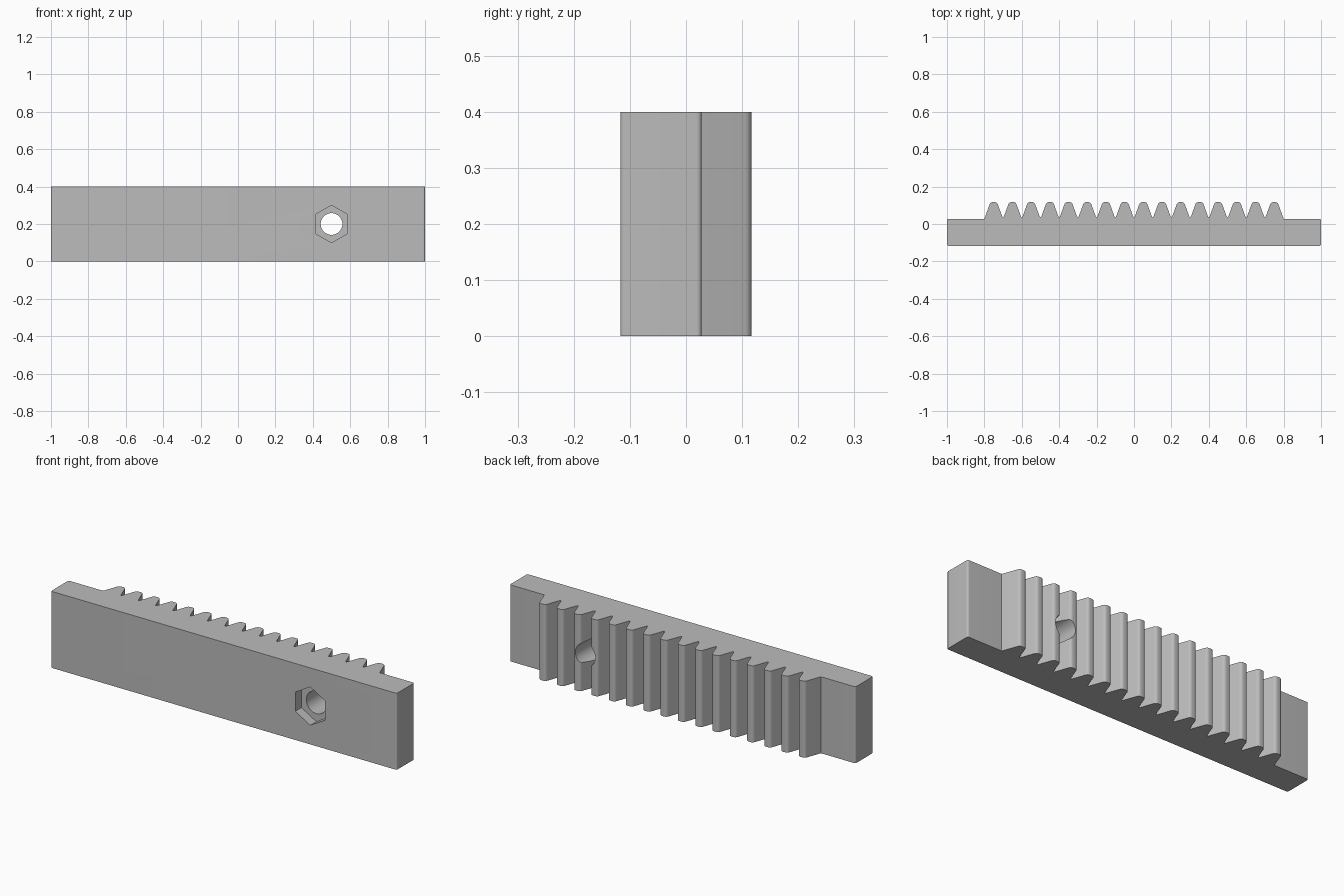
import bpy
import bmesh
import math
from mathutils import Vector

HEIGHT = 0.4
FRONT, BACK, TIP = -0.117, 0.028, 0.117
TEETH, PITCH = 16, 0.1
TIP_HALF = 0.0176

if "Cube" in bpy.data.objects:
    bpy.data.objects.remove(bpy.data.objects["Cube"])

steel = bpy.data.materials.new("plain grey")
steel.use_nodes = True
grey = (0.5, 0.5, 0.5, 1)
steel.diffuse_color = grey
steel.node_tree.nodes["Principled BSDF"].inputs["Base Color"].default_value = grey


def rounded(corners, steps=8):
    """Turn (x, y, setback) corners into an outline with softened corners."""
    outline = []
    for i, (x, y, setback) in enumerate(corners):
        p = Vector((x, y))
        if not setback:
            outline.append(p)
            continue
        before = Vector(corners[i - 1][:2])
        after = Vector(corners[(i + 1) % len(corners)][:2])
        a = p + (before - p).normalized() * setback
        b = p + (after - p).normalized() * setback
        for s in range(steps + 1):
            t = s / steps
            outline.append(a * (1 - t) ** 2 + p * 2 * t * (1 - t) + b * t * t)
    return outline


def cut(target, name, sides, radius, y_start, y_end):
    """Cut a prism running along y out of the target."""
    bpy.ops.mesh.primitive_cylinder_add(
        vertices=sides, radius=radius, depth=y_end - y_start,
        location=(0.5, (y_start + y_end) / 2, HEIGHT / 2),
        rotation=(math.pi / 2, 0, 0))
    cutter = bpy.context.object
    cutter.name = name
    cutter.hide_render = True
    cutter.data.materials.append(steel)
    mod = target.modifiers.new(name, "BOOLEAN")
    mod.operation = "DIFFERENCE"
    mod.solver = "EXACT"
    mod.object = cutter
    bpy.ops.object.select_all(action="DESELECT")
    bpy.context.view_layer.objects.active = target
    target.select_set(True)
    bpy.ops.object.modifier_apply(modifier=mod.name)
    bpy.data.objects.remove(cutter)


# Rack outline: bar with softened ends, then the teeth from +x to -x
corners = [(-1, FRONT, 0.01), (1, FRONT, 0.01), (1, BACK, 0.01)]
half_run = TEETH * PITCH / 2
for i in range(TEETH):
    root = half_run - i * PITCH
    centre = root - PITCH / 2
    corners += [(root, BACK, 0.017 if i else 0),
                (centre + TIP_HALF, TIP, 0.013),
                (centre - TIP_HALF, TIP, 0.013)]
corners += [(-half_run, BACK, 0), (-1, BACK, 0.01)]

# Extrude the outline upwards
bm = bmesh.new()
base = bm.faces.new([bm.verts.new((p.x, p.y, 0)) for p in rounded(corners)])
extruded = bmesh.ops.extrude_face_region(bm, geom=[base], use_keep_orig=True)
top = [v for v in extruded["geom"] if isinstance(v, bmesh.types.BMVert)]
bmesh.ops.translate(bm, verts=top, vec=(0, 0, HEIGHT))
bmesh.ops.recalc_face_normals(bm, faces=bm.faces)
mesh = bpy.data.meshes.new("gear_rack")
bm.to_mesh(mesh)
bm.free()
mesh.materials.append(steel)
rack = bpy.data.objects.new("gear_rack", mesh)
bpy.context.collection.objects.link(rack)

# Bolt hole right through, with a hexagonal nut recess in the front
cut(rack, "bolt_hole", 48, 0.058, -0.3, 0.3)
cut(rack, "nut_recess", 6, 0.1, -0.3, FRONT + 0.05)

bpy.ops.object.shade_smooth_by_angle(angle=math.radians(40))
